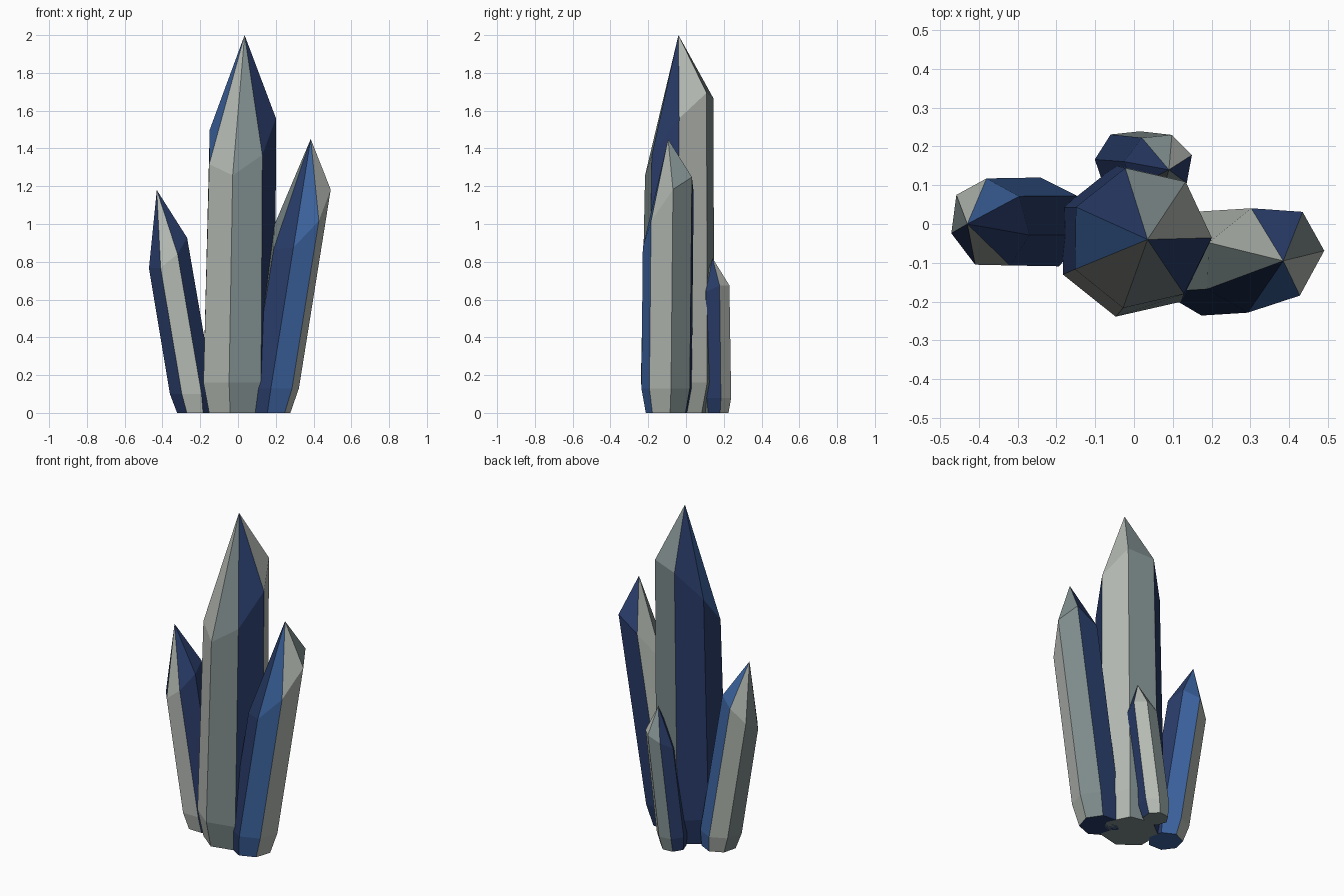
import bpy
import bmesh
from math import cos, sin, radians, tau
from mathutils import Vector

cube = bpy.data.objects.get("Cube")
if cube:
    bpy.data.objects.remove(cube, do_unlink=True)

SIDES = 7


def make_material(name, colour):
    mat = bpy.data.materials.new(name)
    mat.use_nodes = True
    mat.diffuse_color = (*colour, 1)
    shader = mat.node_tree.nodes["Principled BSDF"]
    shader.inputs["Base Color"].default_value = (*colour, 1)
    shader.inputs["Roughness"].default_value = 0.6
    return mat


PALETTE = {
    "light": make_material("light grey", (0.46, 0.49, 0.45)),
    "green": make_material("slate grey", (0.21, 0.26, 0.26)),
    "navy": make_material("navy blue", (0.022, 0.045, 0.14)),
    "blue": make_material("bright blue", (0.047, 0.13, 0.36)),
}
NAMES = list(PALETTE)


def crystal(name, base, lean, apex, radius, taper, turn, foot, shoulder, slope, colours, tips=None):
    """Leaning prism with a narrowed foot, a slanted shoulder and a pointed tip."""
    bm = bmesh.new()
    base, lean, slope = Vector(base), Vector(lean), Vector(slope)
    colours = colours.split()
    tips = tips.split() if tips else colours
    offsets = []
    for i in range(SIDES):
        angle = radians(turn) + tau * i / SIDES
        offsets.append(Vector((cos(angle), sin(angle))) * radius)

    def ring(scale, height):
        verts = []
        for off in offsets:
            z = height(off)
            xy = base + lean * z + off * scale
            verts.append(bm.verts.new((xy.x, xy.y, z)))
        return verts

    def paint(face, colour):
        face.material_index = NAMES.index(colour)

    rings = [
        ring(0.82, lambda off: 0),
        ring(1, lambda off: foot),
        ring(taper, lambda off: shoulder + slope.dot(off)),
    ]
    point = bm.verts.new(apex)

    # Foot and shaft bands, then the tip
    for low, high in zip(rings, rings[1:]):
        for i in range(SIDES):
            j = (i + 1) % SIDES
            paint(bm.faces.new((low[i], low[j], high[j], high[i])), colours[i])
    top = rings[-1]
    for i in range(SIDES):
        paint(bm.faces.new((top[i], top[(i + 1) % SIDES], point)), tips[i])
    paint(bm.faces.new(rings[0][::-1]), colours[1])

    bmesh.ops.recalc_face_normals(bm, faces=bm.faces)
    mesh = bpy.data.meshes.new(name)
    bm.to_mesh(mesh)
    bm.free()
    for mat in PALETTE.values():
        mesh.materials.append(mat)
    obj = bpy.data.objects.new(name, mesh)
    bpy.context.collection.objects.link(obj)
    return obj


# Tall crystal in the middle
crystal("main_crystal", base=(-0.005, -0.045), lean=(0.014, 0.006), apex=(0.035, -0.04, 2),
        radius=0.2, taper=0.92, turn=0, foot=0.16, shoulder=1.48, slope=(0.4, 1.05),
        colours="light green navy navy light green navy",
        tips="light green navy blue light green navy")

# Medium crystal leaning to +x
crystal("left_crystal", base=(0.165, -0.1), lean=(0.16, 0.01), apex=(0.385, -0.095, 1.45),
        radius=0.138, taper=1, turn=8, foot=0.13, shoulder=1.05, slope=(0.8, 1.2),
        colours="green navy light green navy blue light")

# Shorter crystal leaning to -x
crystal("right_crystal", base=(-0.226, 0), lean=(-0.17, 0), apex=(-0.43, 0, 1.18),
        radius=0.12, taper=0.98, turn=-14, foot=0.1, shoulder=0.86, slope=(0.7, 0.5),
        colours="navy blue light green navy light navy")

# Smallest crystal at the back
crystal("back_crystal", base=(-0.025, 0.157), lean=(0.14, -0.01), apex=(0.09, 0.14, 0.82),
        radius=0.088, taper=0.96, turn=19, foot=0.08, shoulder=0.63, slope=(0.4, 0.4),
        colours="light green navy navy green green navy")
